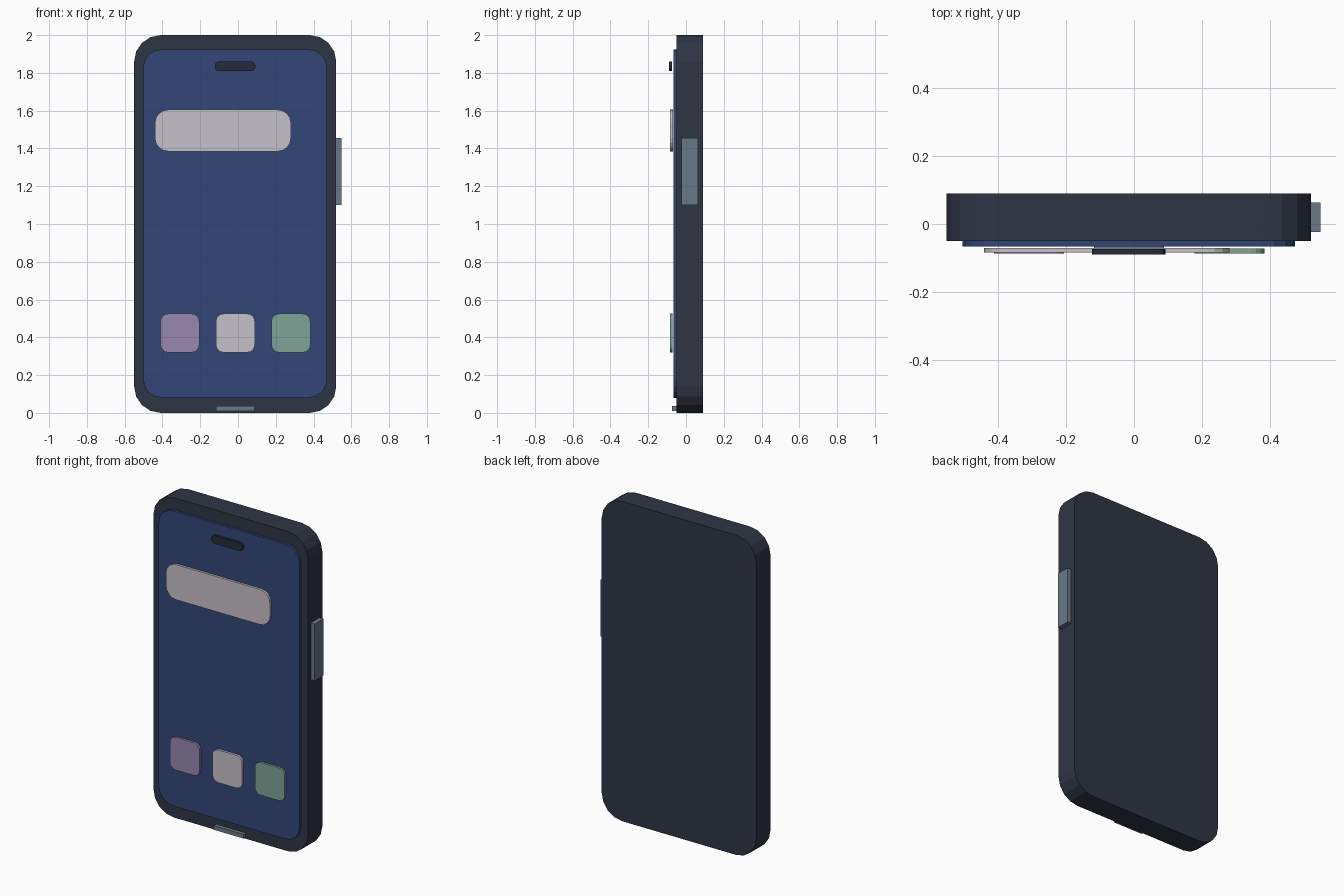
import bpy, bmesh
from math import sin, cos, pi

cube = bpy.data.objects.get("Cube")
if cube:
    bpy.data.objects.remove(cube, do_unlink=True)


def material(name, srgb):
    rgb = [(c / 255 / 12.92) if c < 11 else ((c / 255 + 0.055) / 1.055) ** 2.4 for c in srgb]
    m = bpy.data.materials.new(name)
    m.use_nodes = True
    m.diffuse_color = (*rgb, 1)
    m.node_tree.nodes["Principled BSDF"].inputs["Base Color"].default_value = (*rgb, 1)
    return m


def slab(name, mat, x, y, z, radius=0, steps=4):
    """Rounded rectangle in the XZ plane, extruded along Y."""
    bm = bmesh.new()
    if radius:
        corners = [(x[1], z[1], 1, 1), (x[0], z[1], -1, 1),
                   (x[0], z[0], -1, -1), (x[1], z[0], 1, -1)]
        ring = []
        for q, (cx, cz, sx, sz) in enumerate(corners):
            for i in range(steps + 1):
                a = (q + i / steps) * pi / 2
                ring.append((cx + radius * (cos(a) - sx), cz + radius * (sin(a) - sz)))
    else:
        ring = [(x[1], z[1]), (x[0], z[1]), (x[0], z[0]), (x[1], z[0])]
    face = bm.faces.new([bm.verts.new((px, y[0], pz)) for px, pz in ring])
    ext = bmesh.ops.extrude_face_region(bm, geom=[face])
    verts = [v for v in ext["geom"] if isinstance(v, bmesh.types.BMVert)]
    bmesh.ops.translate(bm, verts=verts, vec=(0, y[1] - y[0], 0))
    bmesh.ops.recalc_face_normals(bm, faces=bm.faces)
    mesh = bpy.data.meshes.new(name)
    bm.to_mesh(mesh)
    bm.free()
    mesh.materials.append(mat)
    obj = bpy.data.objects.new(name, mesh)
    bpy.context.collection.objects.link(obj)
    return obj


dark = material("dark slate", (46, 53, 69))
black = material("near black", (38, 43, 58))
blue = material("screen blue", (52, 70, 120))
white = material("pale grey", (198, 193, 202))
purple = material("mauve", (152, 135, 175))
green = material("sage green", (126, 164, 150))
steel = material("steel grey", (105, 122, 136))

# Case and screen
slab("case", dark, (-0.55, 0.52), (-0.05, 0.09), (0, 2), 0.14)
slab("screen", blue, (-0.503, 0.472), (-0.066, -0.05), (0.08, 1.925), 0.1)

# Raised details on the screen
slab("speaker", black, (-0.123, 0.092), (-0.089, -0.074), (1.81, 1.86), 0.022)
slab("banner", white, (-0.44, 0.28), (-0.084, -0.07), (1.385, 1.605), 0.07)
for name, mat, cx in (("left_icon", purple, -0.308), ("middle_icon", white, -0.014),
                      ("right_icon", green, 0.28)):
    slab(name, mat, (cx - 0.103, cx + 0.103), (-0.086, -0.072), (0.32, 0.525), 0.04)

# Side button and bottom port
slab("side_button", steel, (0.515, 0.547), (-0.023, 0.063), (1.1, 1.455))
slab("bottom_port", steel, (-0.117, 0.088), (-0.073, -0.05), (0.01, 0.036))
